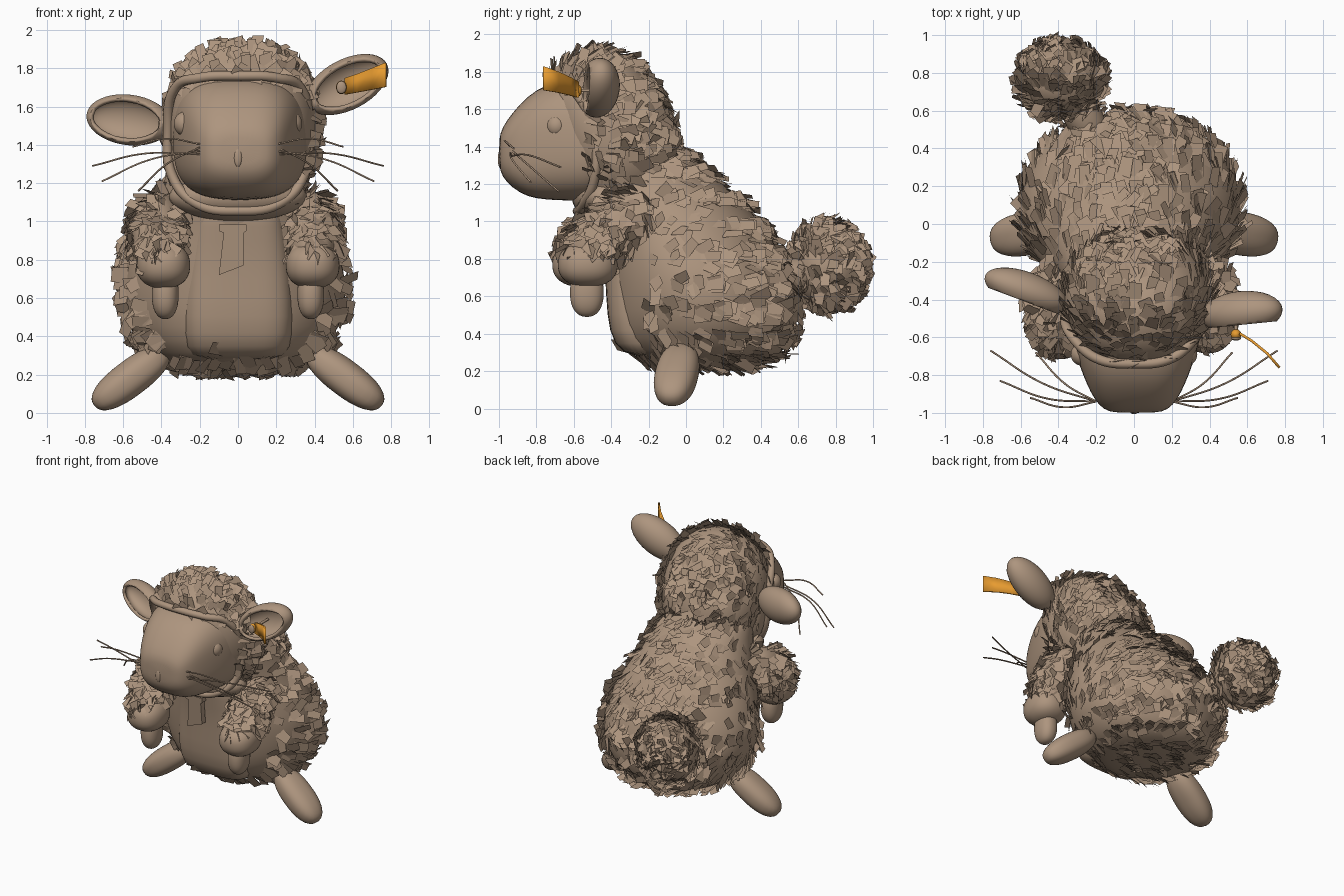
import bpy, bmesh, math, random
from mathutils import Vector, Matrix, Euler

random.seed(7)
cube = bpy.data.objects.get("Cube")
if cube:
    bpy.data.objects.remove(cube, do_unlink=True)


def material(name, rgb):
    m = bpy.data.materials.new(name)
    m.use_nodes = True
    m.diffuse_color = (*rgb, 1)
    m.node_tree.nodes["Principled BSDF"].inputs["Base Color"].default_value = (*rgb, 1)
    return m


BROWN = material("warm brown", (0.42, 0.30, 0.21))
ORANGE = material("orange", (0.80, 0.33, 0.03))


def add(name, bm, mat=BROWN, smooth=True, subdiv=0):
    me = bpy.data.meshes.new(name)
    bm.to_mesh(me)
    bm.free()
    me.materials.append(mat)
    for p in me.polygons:
        p.use_smooth = smooth
    ob = bpy.data.objects.new(name, me)
    bpy.context.collection.objects.link(ob)
    if subdiv:
        ob.modifiers.new("Subdivision", "SUBSURF").levels = subdiv
        ob.modifiers["Subdivision"].render_levels = subdiv
    return ob


def ellipsoid(name, centre, radii, rot=(0, 0, 0), mat=BROWN, power=2.0, cut=None):
    """Ellipsoid, blunter for higher powers, opened at the front where cut is given."""
    bm = bmesh.new()
    bmesh.ops.create_uvsphere(bm, u_segments=32, v_segments=20, radius=1)
    for v in bm.verts:
        v.co /= sum(abs(c) ** power for c in v.co) ** (1 / power)
    if cut is not None:
        bmesh.ops.bisect_plane(bm, geom=bm.verts[:] + bm.edges[:] + bm.faces[:],
                               plane_co=(0, cut, 0), plane_no=(0, -1, 0), clear_outer=True)
    bm.transform(Matrix.LocRotScale(Vector(centre), Euler(rot), Vector(radii)))
    return add(name, bm, mat)


def loft(name, rows, axis, power=2.0, cx=0.0):
    """Skin superellipse rings: rows hold (position, offset, half width, half depth)."""
    bm = bmesh.new()
    rings = []
    for t, off, ra, rb in rows:
        ring = []
        for i in range(32):
            a = math.tau * i / 32
            c, s = math.cos(a), math.sin(a)
            u = cx + ra * math.copysign(abs(c) ** (2 / power), c)
            w = off + rb * math.copysign(abs(s) ** (2 / power), s)
            ring.append(bm.verts.new((u, w, t) if axis == "z" else (u, t, w)))
        rings.append(ring)
    for r0, r1 in zip(rings, rings[1:]):
        for i in range(32):
            j = (i + 1) % 32
            bm.faces.new((r0[i], r0[j], r1[j], r1[i]))
    bm.faces.new(rings[0])
    bm.faces.new(rings[-1])
    bmesh.ops.recalc_face_normals(bm, faces=bm.faces)
    return add(name, bm, subdiv=1)


def tube(name, paths, radius, cyclic=False, mat=BROWN):
    cu = bpy.data.curves.new(name, "CURVE")
    cu.dimensions = "3D"
    cu.bevel_depth = radius
    cu.bevel_resolution = 3 if cyclic else 1
    for pts in paths:
        sp = cu.splines.new("BEZIER")
        sp.bezier_points.add(len(pts) - 1)
        for bp, co in zip(sp.bezier_points, pts):
            bp.co = co
            bp.handle_left_type = bp.handle_right_type = "AUTO"
        sp.use_cyclic_u = cyclic
    cu.materials.append(mat)
    ob = bpy.data.objects.new(name, cu)
    bpy.context.collection.objects.link(ob)
    return ob


def fur(name, base, count, size, flow, keep=lambda p: True):
    """Scatter tilted flat cards over a base surface."""
    polys = list(base.data.polygons)
    verts = base.data.vertices
    bm = bmesh.new()
    for poly in random.choices(polys, weights=[p.area for p in polys], k=count):
        w = [random.random() for _ in poly.vertices]
        p = sum((verts[v].co * k for v, k in zip(poly.vertices, w)), Vector()) / sum(w)
        if not keep(p):
            continue
        n = poly.normal
        jitter = Vector([random.uniform(-0.55, 0.55) for _ in range(3)])
        d = Vector(flow) + jitter
        d = (d - n * d.dot(n)).normalized()
        side = n.cross(d)
        side = (side + n * random.uniform(-0.4, 0.4)).normalized()
        tip = (d + n * random.uniform(0.2, 0.7)).normalized()
        length = size * random.uniform(0.8, 1.3)
        half = size * random.uniform(0.3, 0.48)
        root = p - n * 0.008
        end = root + tip * length
        quad = (root - side * half, root + side * half,
                end + side * half * 0.85, end - side * half * 0.85)
        bm.faces.new([bm.verts.new(q) for q in quad])
    return add(name, bm, smooth=False)


# Body with bare belly panel
body = loft("body", [
    (0.23, 0.12, 0.10, 0.10), (0.235, 0.12, 0.30, 0.30), (0.30, 0.10, 0.45, 0.43),
    (0.45, 0.10, 0.56, 0.49), (0.60, 0.095, 0.59, 0.505), (0.75, 0.055, 0.58, 0.485),
    (0.90, 0.01, 0.52, 0.46), (1.05, -0.06, 0.44, 0.42), (1.20, -0.17, 0.37, 0.37),
    (1.32, -0.25, 0.33, 0.31), (1.42, -0.32, 0.30, 0.27)], "z", cx=-0.02)
fur("body_fur", body, 1350, 0.092, (0, 0.9, -0.1),
    lambda p: p.y > -0.22 or p.z < 0.33)
loft("belly_panel", [
    (0.27, -0.12, 0.22, 0.16), (0.33, -0.16, 0.28, 0.23), (0.50, -0.18, 0.30, 0.245),
    (0.70, -0.18, 0.29, 0.25), (0.90, -0.20, 0.27, 0.25), (1.05, -0.25, 0.24, 0.23),
    (1.15, -0.27, 0.22, 0.20)], "z", 3.6)

# Head, face and hood rim
head = ellipsoid("head", (0.02, -0.40, 1.485), (0.39, 0.32, 0.45), (0.4, 0, 0), power=2.2)
fur("head_fur", head, 900, 0.085, (0, 0.9, 0.15),
    lambda p: p.y > -0.55 - 1.6 * max(0, p.z - 1.62))
loft("face", [
    (-1.00, 1.37, 0.11, 0.07), (-0.985, 1.37, 0.17, 0.13), (-0.93, 1.38, 0.22, 0.20),
    (-0.85, 1.40, 0.26, 0.27), (-0.75, 1.425, 0.30, 0.31), (-0.62, 1.435, 0.34, 0.325),
    (-0.48, 1.435, 0.365, 0.325), (-0.36, 1.43, 0.30, 0.25)], "y", 2.9, 0.01)
ellipsoid("hood_lining", (0, -0.42, 1.39), (0.38, 0.14, 0.36), power=2.3)
rim = [(0, -0.74, 1.76), (0.2, -0.71, 1.75), (0.325, -0.60, 1.70), (0.365, -0.49, 1.47),
       (0.34, -0.49, 1.23), (0.21, -0.55, 1.09), (0, -0.58, 1.055)]
tube("hood_rim", [rim + [(-x, y, z) for x, y, z in rim[-2:0:-1]]], 0.026, cyclic=True)
ellipsoid("neck", (0, -0.43, 1.13), (0.36, 0.18, 0.13))
ellipsoid("nose", (0, -0.992, 1.335), (0.022, 0.014, 0.05))

# Neck ribbon
bm = bmesh.new()
outline = [(-0.10, 0.72), (0.03, 0.77), (0.03, 0.94), (0.045, 0.95), (0.045, 0.985),
           (-0.10, 0.985), (-0.10, 0.95), (-0.075, 0.94)]
front = bm.faces.new([bm.verts.new((x, -0.485 - 0.1 * (z - 0.7), z)) for x, z in outline])
back = bmesh.ops.extrude_face_region(bm, geom=[front])["geom"]
bmesh.ops.translate(bm, verts=[v for v in back if isinstance(v, bmesh.types.BMVert)],
                    vec=(0, 0.045, 0))
bmesh.ops.recalc_face_normals(bm, faces=bm.faces)
add("neck_ribbon", bm, smooth=False)

# Paired parts
for side, s, fwd, out in (("left", 1, 0, 0), ("right", -1, -0.03, 0.03)):
    ellipsoid(side + "_eye", (0.275 * s, -0.69, 1.51), (0.06, 0.06, 0.064))
    ellipsoid(side + "_leg", (0.56 * s, -0.05, 0.182), (0.24, 0.115, 0.093),
              (0, 0.64 * s, -0.18 * s), power=2.4)
    arm = ellipsoid(side + "_arm", ((0.39 + out) * s, -0.41 + fwd, 0.945), (0.135, 0.27, 0.15),
                    (0.72, 0, 0))
    fur(side + "_arm_fur", arm, 300, 0.085, (0.1 * s, -0.1, -0.5),
        lambda p: p.z > 0.79 and abs(p.x) > 0.27)
    ellipsoid(side + "_cuff", (0.39 * s, -0.525 + fwd, 0.77), (0.14, 0.16, 0.12), power=2.3)
    ellipsoid(side + "_paw", (0.38 * s, -0.53, 0.62), (0.07, 0.09, 0.13), power=2.3)

# Cupped ears
for name, centre, radii, rot in (
        ("left_ear", (0.57, -0.47, 1.715), (0.235, 0.115, 0.132), (0, -0.48, 0.1)),
        ("right_ear", (-0.57, -0.355, 1.53), (0.235, 0.10, 0.132), (0, 0.12, -0.36))):
    ear = ellipsoid(name, centre, radii, rot, cut=-0.55)
    shell = ear.modifiers.new("Thickness", "SOLIDIFY")
    shell.thickness = 0.022
    shell.offset = -1

# Ear tag
bm = bmesh.new()
columns = []
for x, y, z, h in ((0.555, -0.585, 1.705, 0.043), (0.62, -0.625, 1.722, 0.048),
                   (0.70, -0.69, 1.745, 0.056), (0.765, -0.765, 1.765, 0.063)):
    columns.append([bm.verts.new((x, y, z + k)) for k in (-h, h)])
for a, b in zip(columns, columns[1:]):
    bm.faces.new((a[0], b[0], b[1], a[1]))
tag = add("ear_tag", bm, ORANGE)
tag.modifiers.new("Thickness", "SOLIDIFY").thickness = 0.014
ellipsoid("tag_stud", (0.54, -0.585, 1.70), (0.028, 0.028, 0.035), mat=ORANGE)
ellipsoid("tag_stud_cap", (0.54, -0.605, 1.70), (0.026, 0.012, 0.033))
tube("tag_pin", [[(0.54, -0.58, 1.70), (0.54, -0.40, 1.70)]], 0.01, mat=BROWN)

# Whiskers
ends = [(0.76, -0.67, 1.29), (0.71, -0.83, 1.21), (0.52, -0.68, 1.16), (0.55, -0.92, 1.39)]
paths = []
for s in (1, -1):
    for i, end in enumerate(ends):
        a = Vector((0.2 * s, -0.94, 1.35 + 0.018 * i))
        b = Vector((end[0] * s, end[1], end[2]))
        paths.append([a, (a + b) / 2 + Vector((0, -0.04, 0.035)), b])
tube("whiskers", paths, 0.005)

# Tail
tail = ellipsoid("tail", (-0.385, 0.76, 0.76), (0.225, 0.195, 0.235))
fur("tail_fur", tail, 480, 0.08, (-0.2, 0.5, 0.1))
ellipsoid("tail_root", (-0.27, 0.57, 0.70), (0.10, 0.20, 0.10), (0.25, 0, 0.55))
